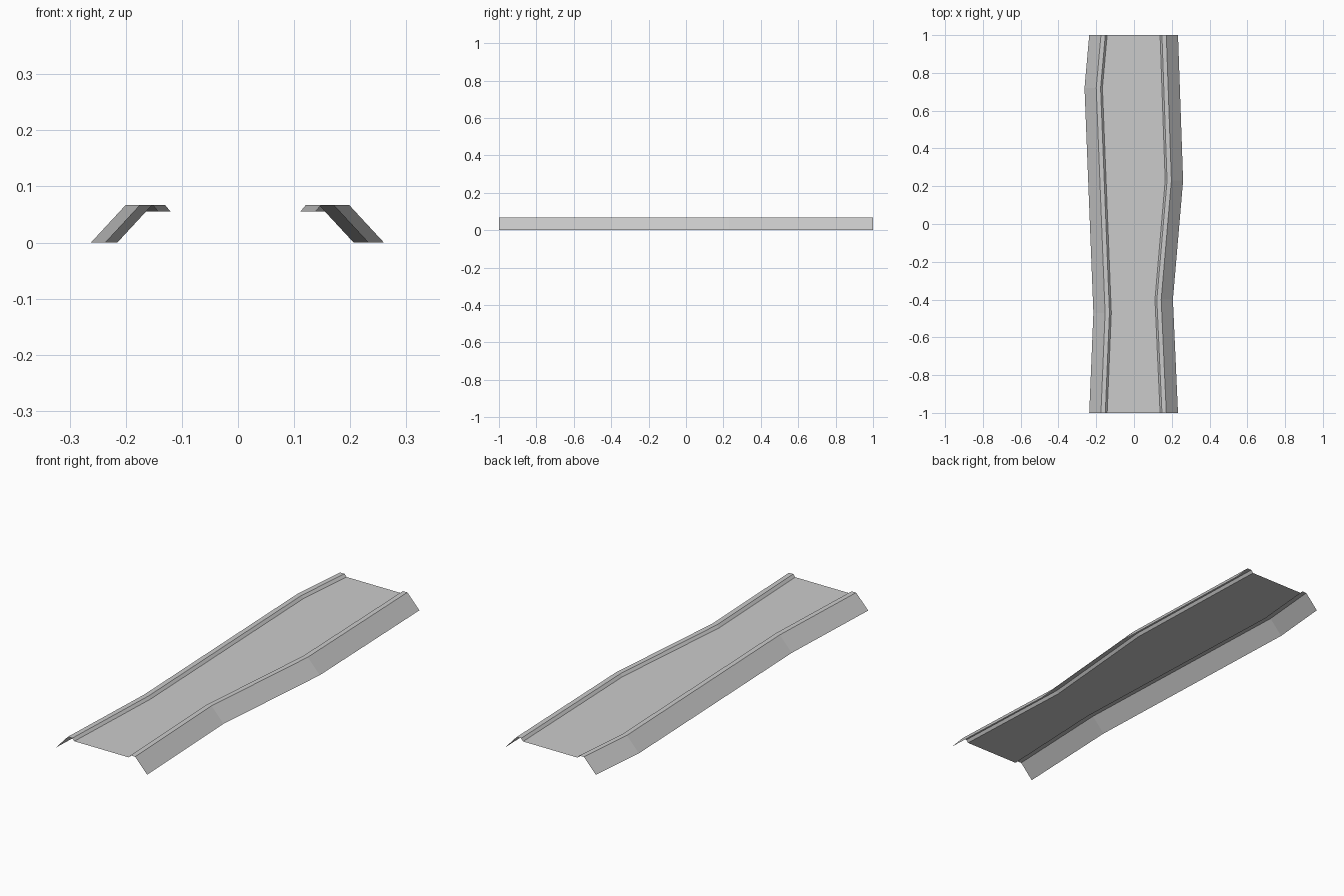
import bpy
import bmesh

if "Cube" in bpy.data.objects:
    bpy.data.objects.remove(bpy.data.objects["Cube"])

grey = bpy.data.materials.new("light grey")
grey.diffuse_color = (0.6, 0.6, 0.6, 1)
grey.use_nodes = True
grey.node_tree.nodes["Principled BSDF"].inputs["Base Color"].default_value = grey.diffuse_color

# Edge profile: (distance inward from outer edge, height)
PROFILE = [(0.0, 0.0), (0.062, 0.067), (0.085, 0.067), (0.095, 0.055)]
# Outer edge outlines: (x, y)
LEFT = [(-0.237, -1.0), (-0.215, -0.47), (-0.262, 0.72), (-0.237, 1.0)]
RIGHT = [(0.233, -1.0), (0.206, -0.40), (0.26, 0.23), (0.233, 1.0)]


def make_object(name, bm):
    mesh = bpy.data.meshes.new(name)
    bm.to_mesh(mesh)
    bm.free()
    mesh.materials.append(grey)
    obj = bpy.data.objects.new(name, mesh)
    bpy.context.collection.objects.link(obj)


def edge_strip(name, outline, side):
    """Sloping skirt and raised rim, swept along an outline."""
    bm = bmesh.new()
    rows = [[bm.verts.new((x - side * d, y, z)) for d, z in PROFILE]
            for x, y in outline]
    for a, b in zip(rows, rows[1:]):
        for i in range(len(PROFILE) - 1):
            quad = [a[i], a[i + 1], b[i + 1], b[i]]
            bm.faces.new(quad if side < 0 else quad[::-1])
    make_object(name, bm)


# Raised rims with sloping skirts
edge_strip("left_rim", LEFT, -1)
edge_strip("right_rim", RIGHT, 1)

# Flat deck between the rims
inset, height = PROFILE[-1]
bm = bmesh.new()
loop = [(x - inset, y) for x, y in RIGHT] + [(x + inset, y) for x, y in reversed(LEFT)]
bm.faces.new([bm.verts.new((x, y, height)) for x, y in loop])
make_object("deck", bm)
